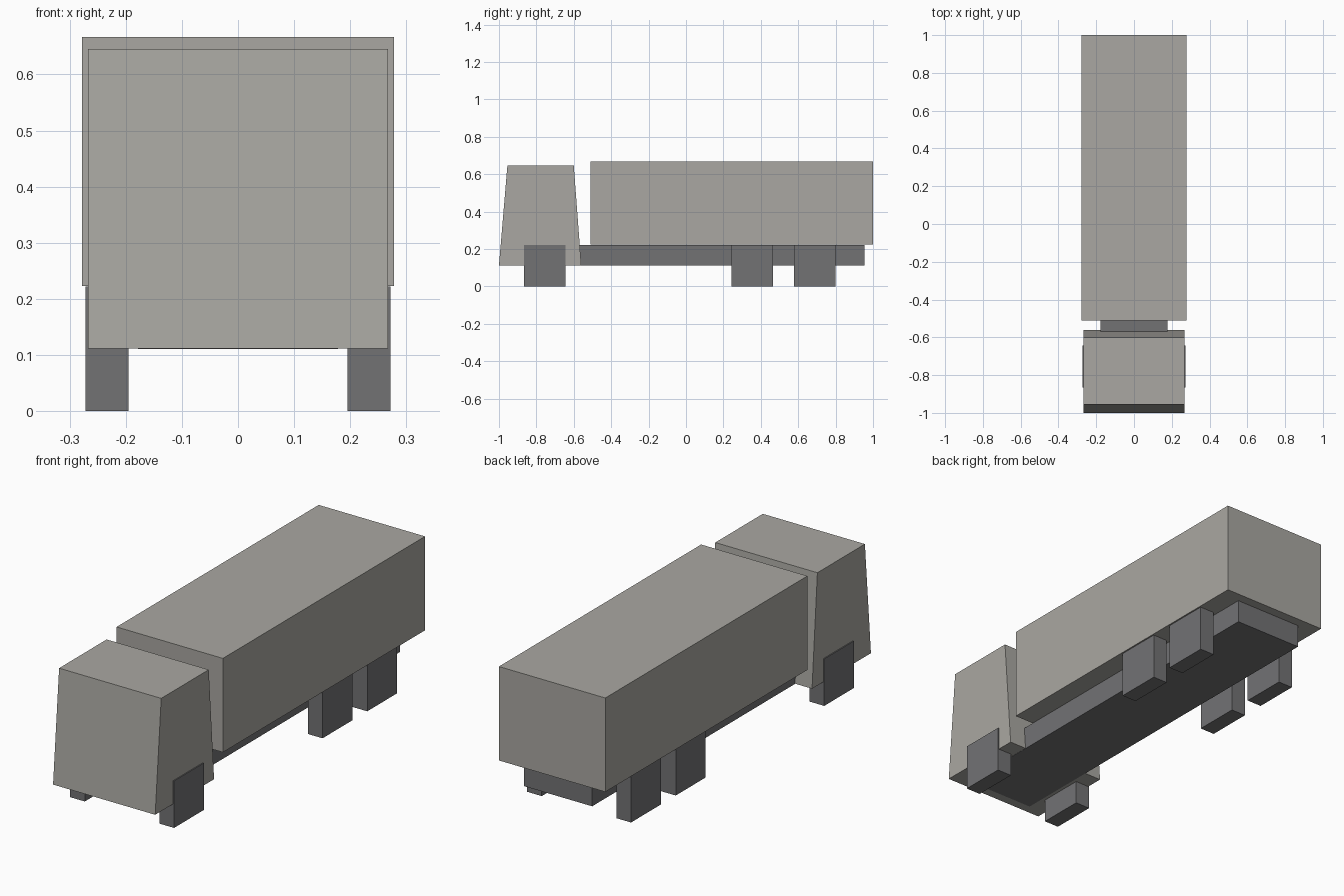
import bpy

if "Cube" in bpy.data.objects:
    bpy.data.objects.remove(bpy.data.objects["Cube"])


def material(name, rgb):
    m = bpy.data.materials.new(name)
    m.diffuse_color = (*rgb, 1.0)
    m.use_nodes = True
    m.node_tree.nodes["Principled BSDF"].inputs["Base Color"].default_value = m.diffuse_color
    return m


LIGHT = material("warm light grey", (0.40, 0.39, 0.36))
DARK = material("dark grey", (0.17, 0.17, 0.175))


def block(name, x, y, z, mat, top_y=None):
    """Box from (min, max) ranges; top_y gives the top a different y range."""
    ty = top_y or y
    verts = [(px, py, pz) for pz, ys in ((z[0], y), (z[1], ty))
             for px, py in ((x[0], ys[0]), (x[1], ys[0]), (x[1], ys[1]), (x[0], ys[1]))]
    faces = [(3, 2, 1, 0), (4, 5, 6, 7)]
    faces += [(i, (i + 1) % 4, (i + 1) % 4 + 4, i + 4) for i in range(4)]
    mesh = bpy.data.meshes.new(name)
    mesh.from_pydata(verts, [], faces)
    mesh.materials.append(mat)
    obj = bpy.data.objects.new(name, mesh)
    bpy.context.collection.objects.link(obj)
    return obj


# Cab, tapering towards the roof at front and back
block("cab", (-0.267, 0.267), (-1.0, -0.56), (0.112, 0.645), LIGHT, top_y=(-0.955, -0.6))

# Cargo box
block("cargo_box", (-0.278, 0.278), (-0.51, 1.0), (0.223, 0.667), LIGHT)

# Chassis beam under cab and cargo box
block("chassis", (-0.178, 0.178), (-0.955, 0.955), (0.111, 0.222), DARK)

# Square wheels: one front axle, two rear axles
for axle, yc in (("front", -0.755), ("middle", 0.354), ("rear", 0.688)):
    for side, s in (("left", -1), ("right", 1)):
        xs = sorted((s * 0.195, s * 0.272))
        block(f"{axle}_{side}_wheel", xs, (yc - 0.111, yc + 0.111), (0.0, 0.222), DARK)
